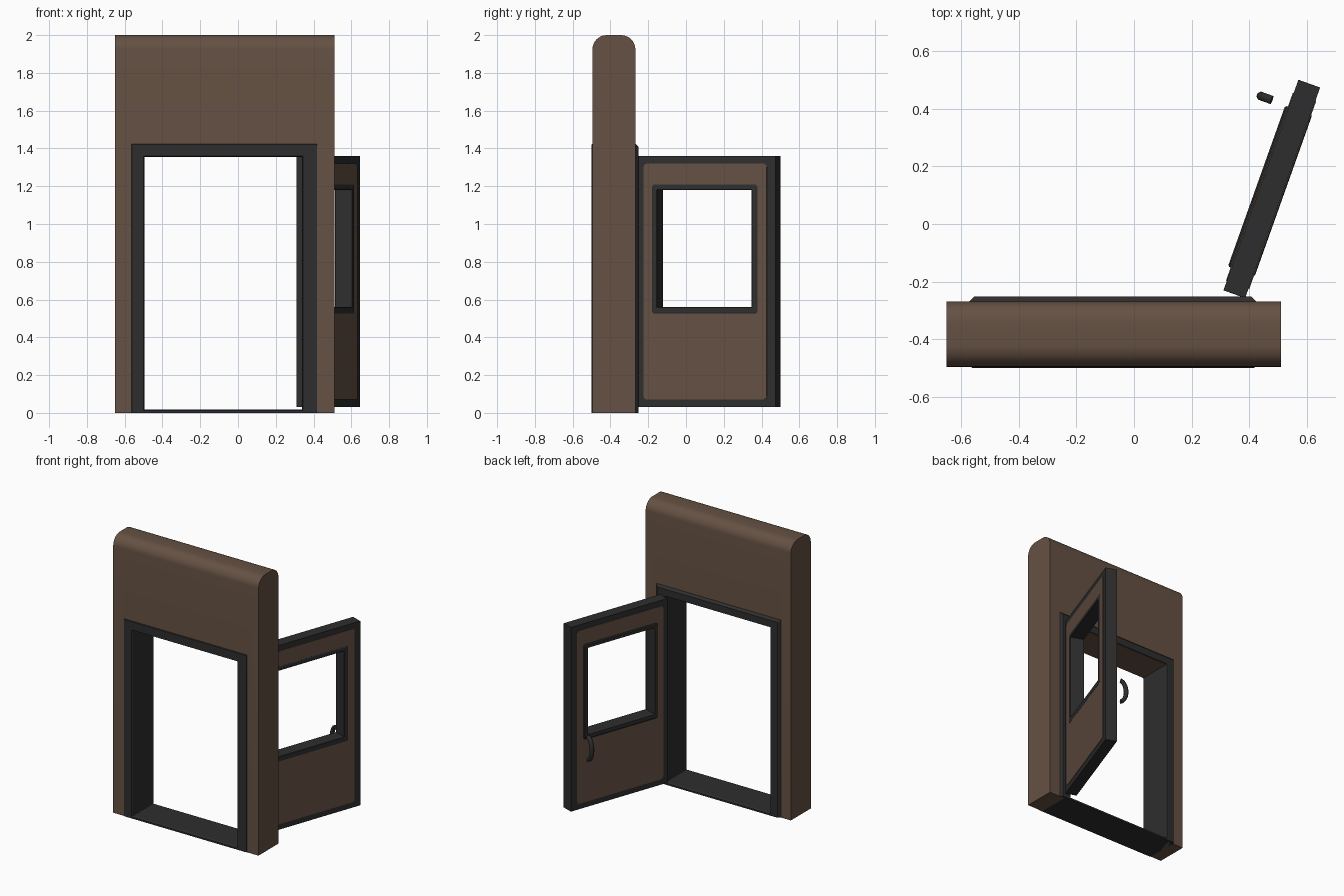
import bpy, bmesh, math
from mathutils import Matrix, Vector

if "Cube" in bpy.data.objects:
    bpy.data.objects.remove(bpy.data.objects["Cube"])


def material(name, rgb):
    m = bpy.data.materials.new(name)
    m.diffuse_color = (*rgb, 1)
    m.use_nodes = True
    m.node_tree.nodes["Principled BSDF"].inputs["Base Color"].default_value = m.diffuse_color
    return m


BROWN = material("brown_paint", (0.130, 0.082, 0.056))
DARK = material("dark_rubber", (0.027, 0.027, 0.028))


def finish(name, bm, mats, matrix=None):
    bmesh.ops.recalc_face_normals(bm, faces=bm.faces)
    me = bpy.data.meshes.new(name)
    if matrix:
        bm.transform(matrix)
    bm.to_mesh(me)
    bm.free()
    ob = bpy.data.objects.new(name, me)
    bpy.context.collection.objects.link(ob)
    for m in mats:
        me.materials.append(m)
    return ob


def smooth(ob, angle=30):
    bpy.ops.object.select_all(action='DESELECT')
    ob.select_set(True)
    bpy.context.view_layer.objects.active = ob
    bpy.ops.object.shade_smooth_by_angle(angle=math.radians(angle))


def rect_loop(x0, x1, z0, z1, r, y, n=4):
    """Rounded rectangle in the xz plane at depth y."""
    pts = []
    for i, (cx, cz) in enumerate([(x1 - r, z1 - r), (x0 + r, z1 - r), (x0 + r, z0 + r), (x1 - r, z0 + r)]):
        for k in range(n):
            a = math.pi / 2 * (i + k / (n - 1))
            pts.append(Vector((cx + r * math.cos(a), y, cz + r * math.sin(a))))
    return pts


def ring(name, sections, mats, matrix=None, rule=None):
    """Closed ring: rectangle sections lofted around, the last joined to the first."""
    bm = bmesh.new()
    loops = [[bm.verts.new(p) for p in rect_loop(*s)] for s in sections]
    for a, b in zip(loops, loops[1:] + loops[:1]):
        for i in range(len(a)):
            j = (i + 1) % len(a)
            bm.faces.new((a[i], a[j], b[j], b[i]))
    bmesh.ops.recalc_face_normals(bm, faces=bm.faces)
    if rule:
        for f in bm.faces:
            f.material_index = rule(f)
    return finish(name, bm, mats, matrix)


# Wall panel: side profile with a rounded top, extruded along x
Y0, Y1, R = -0.495, -0.268, 0.075
profile = [(Y0, 0), (Y1, 0)]
for cy, start in ((Y1 - R, 0), (Y0 + R, 90)):
    for k in range(9):
        a = math.radians(start + 90 * k / 8)
        profile.append((cy + R * math.cos(a), 2 - R + R * math.sin(a)))
bm = bmesh.new()
face = bm.faces.new([bm.verts.new((-0.65, y, z)) for y, z in profile])
ext = bmesh.ops.extrude_face_region(bm, geom=[face])
bmesh.ops.translate(bm, vec=(1.16, 0, 0), verts=[v for v in ext["geom"] if isinstance(v, bmesh.types.BMVert)])
if not any((f.calc_center_median().x < -0.649) for f in bm.faces):
    bm.faces.new([v for v in bm.verts if v.co.x < -0.6])
wall = finish("wall_panel", bm, [BROWN])

# Doorway cutter
bm = bmesh.new()
bmesh.ops.create_cube(bm, size=1, matrix=Matrix.Translation((-0.0725, -0.38, 0.445)) @ Matrix.Diagonal((0.915, 1, 1.89, 1)))
cutter = finish("doorway_cutter", bm, [BROWN])
cutter.hide_render = True
cutter.hide_viewport = False
cutter.display_type = 'WIRE'
mod = wall.modifiers.new("doorway", 'BOOLEAN')
mod.object = cutter
mod.operation = 'DIFFERENCE'
mod.solver = 'EXACT'
smooth(wall)
bpy.context.view_layer.objects.active = wall
bpy.ops.object.modifier_apply(modifier=mod.name)
bpy.data.objects.remove(cutter)

# Door surround, with a brown underside to the lintel
ring("door_surround", [
    (-0.565, 0.42, 0, 1.425, 0.004, -0.494),
    (-0.562, 0.417, 0, 1.42, 0.004, -0.499),
    (-0.500, 0.345, 0.012, 1.36, 0.004, -0.499),
    (-0.495, 0.340, 0.018, 1.355, 0.004, -0.49),
    (-0.495, 0.340, 0.018, 1.355, 0.004, -0.262),
    (-0.500, 0.345, 0.012, 1.36, 0.004, -0.252),
    (-0.555, 0.408, 0, 1.41, 0.004, -0.252),
    (-0.570, 0.423, 0, 1.425, 0.004, -0.268)],
    [DARK, BROWN],
    rule=lambda f: 1 if f.normal.z < -0.9 and f.calc_center_median().z > 1.2 else 0)

# Open door: local x along the leaf, y out of its inner face
ang = math.radians(70.4)
DOOR = Matrix.Translation((0.31, -0.23, 0)) @ Matrix.Rotation(ang, 4, 'Z')
L, T = 0.775, 0.08
HOLE = (0.112, 0.642, 0.56, 1.18)


def sec(box, grow, r, y):
    return (box[0] - grow, box[1] + grow, box[2] - grow, box[3] + grow, r, y)


LEAF = (0, L, 0.03, 1.36)
ring("door_leaf", [sec(LEAF, 0, 0.002, -T), sec(LEAF, 0, 0.002, 0),
                   sec(HOLE, 0, 0.002, 0), sec(HOLE, 0, 0.002, -T)], [DARK], DOOR)

# Panels and window trims on both faces of the door
PANEL = (0.035, 0.727, 0.07, 1.32)
TRIM = (0.083, 0.675, 0.525, 1.21)
for side, y, s, h in (("inner", 0, 1, 0.013), ("outer", -T, -1, 0.006)):
    ring(side + "_panel", [sec(PANEL, 0, 0.02, y - s * 0.004), sec(PANEL, 0, 0.02, y + s * 0.003),
                           sec(HOLE, 0.01, 0.004, y + s * 0.003), sec(HOLE, 0.01, 0.004, y - s * 0.004)],
         [BROWN], DOOR)
    ring(side + "_window_trim", [sec(TRIM, 0, 0.015, y - s * 0.003), sec(TRIM, 0, 0.015, y + s * h * 0.6),
                                 sec(TRIM, -0.006, 0.01, y + s * h), sec(HOLE, 0.003, 0.003, y + s * h),
                                 sec(HOLE, 0, 0.002, y + s * h * 0.6), sec(HOLE, 0, 0.002, y - s * 0.003)],
         [DARK], DOOR)

# Curved pull handle, bulging away from the inner face
bm = bmesh.new()
prev, steps = None, 8
for i in range(steps + 1):
    a = math.radians(-80 + 160 * i / steps)
    loop = []
    for k in range(8):
        b = math.tau * (k + 0.5) / 8
        off = 0.016 * math.cos(b)
        loop.append(bm.verts.new((0.678 + 0.016 * math.sin(b),
                                  0.055 + (0.048 + off) * math.cos(a),
                                  0.485 + (0.082 + off) * math.sin(a))))
    if prev:
        for k in range(8):
            bm.faces.new((prev[k], prev[(k + 1) % 8], loop[(k + 1) % 8], loop[k]))
    else:
        bm.faces.new(loop)
    prev = loop
bm.faces.new(prev)
handle = finish("pull_handle", bm, [DARK], DOOR)
smooth(handle, 50)
